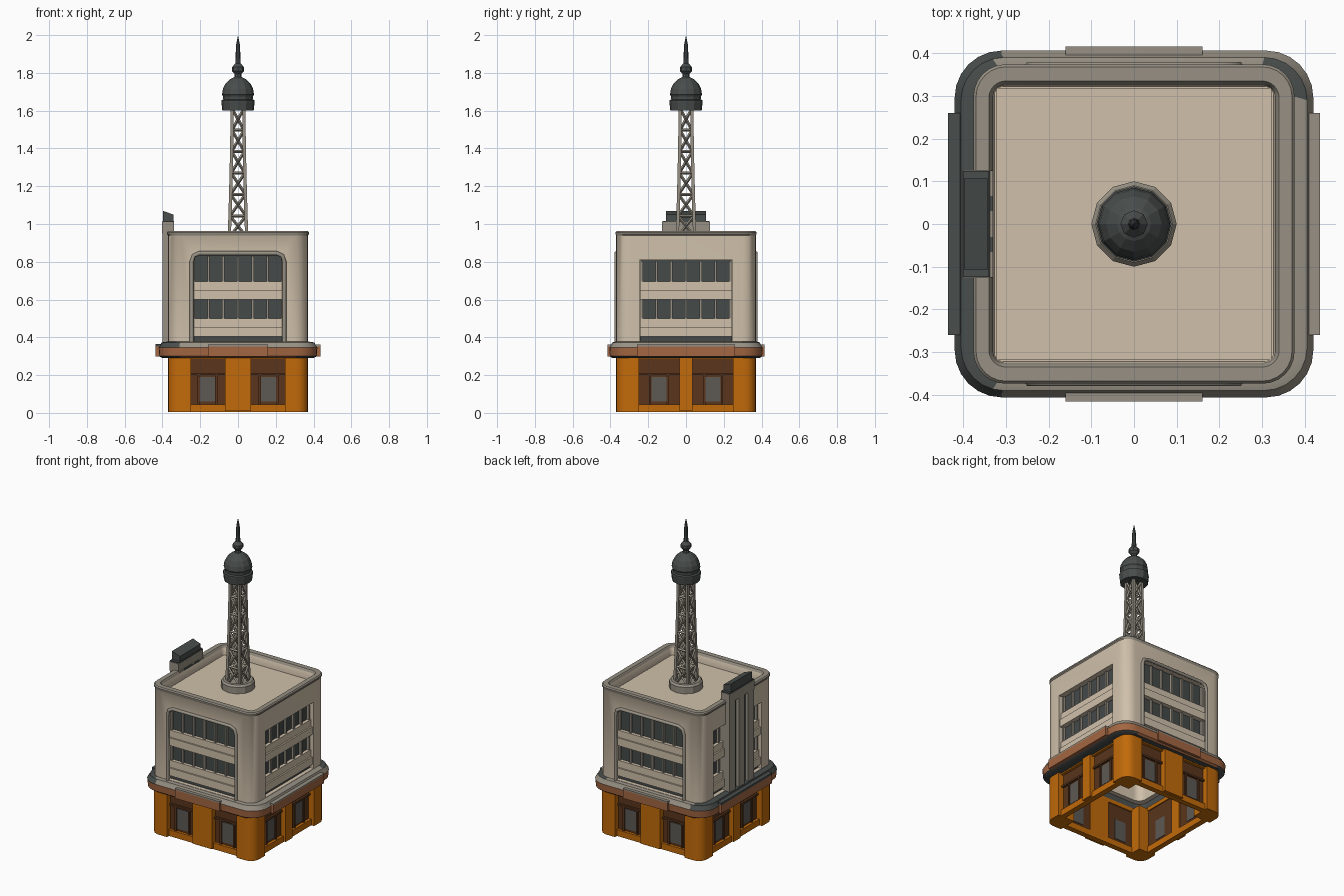
import bpy, bmesh
from math import sin, cos, pi, radians
from mathutils import Vector, Matrix

if "Cube" in bpy.data.objects:
    bpy.data.objects.remove(bpy.data.objects["Cube"], do_unlink=True)


def material(name, r, g, b):
    m = bpy.data.materials.new(name)
    m.use_nodes = True
    m.diffuse_color = (r, g, b, 1)
    m.node_tree.nodes["Principled BSDF"].inputs["Base Color"].default_value = (r, g, b, 1)
    return m


BEIGE = material("beige plaster", 0.63, 0.53, 0.405)
GREIGE = material("grey stone", 0.31, 0.28, 0.23)
SLATE = material("dark slate", 0.065, 0.075, 0.072)
GLASS = material("dark glass", 0.058, 0.068, 0.066)
ORANGE = material("orange wall", 0.54, 0.145, 0.003)
BROWN = material("brown ledge", 0.37, 0.135, 0.055)
UMBER = material("dark brown frame", 0.10, 0.036, 0.012)
PANE = material("grey pane", 0.11, 0.10, 0.09)


def finish(name, bm, *mats, smooth=False):
    bmesh.ops.recalc_face_normals(bm, faces=bm.faces[:])
    me = bpy.data.meshes.new(name)
    bm.to_mesh(me)
    bm.free()
    ob = bpy.data.objects.new(name, me)
    bpy.context.collection.objects.link(ob)
    for m in mats:
        me.materials.append(m)
    if smooth:
        bpy.ops.object.select_all(action='DESELECT')
        ob.select_set(True)
        bpy.context.view_layer.objects.active = ob
        bpy.ops.object.shade_smooth_by_angle(angle=radians(35))
    return ob


def add_box(bm, side, u0, u1, d0, d1, z0, z1, round_if=None, radius=0):
    """Box on a side (0 front, 1 +x, 2 back, 3 -x): u along it, d outward."""
    size = Matrix.Diagonal((u1 - u0, d1 - d0, z1 - z0, 1))
    mid = Matrix.Translation(((u0 + u1) / 2, -(d0 + d1) / 2, (z0 + z1) / 2))
    verts = bmesh.ops.create_cube(bm, size=1, matrix=mid @ size)["verts"]
    if round_if:
        edges = {e for v in verts for e in v.link_edges if round_if(*[w.co for w in e.verts])}
        out = bmesh.ops.bevel(bm, geom=list(edges), offset=radius, segments=5,
                              profile=0.5, affect='EDGES')
        verts = list({v for v in verts if v.is_valid} | set(out["verts"]))
    bmesh.ops.rotate(bm, verts=verts, matrix=Matrix.Rotation(side * pi / 2, 3, 'Z'))


def boxes(name, mat, specs):
    bm = bmesh.new()
    for s in specs:
        add_box(bm, *s)
    return finish(name, bm, mat)


def loft(name, rings, mats, closed=False, rule=None):
    """Skin rounded rectangles given as (half x, half y, corner radius, z)."""
    bm, loops, n = bmesh.new(), [], 6
    for hx, hy, r, z in rings:
        loop = []
        for q, (sx, sy) in enumerate([(1, 1), (-1, 1), (-1, -1), (1, -1)]):
            for i in range(n + 1):
                a = (q + i / n) * pi / 2
                loop.append(bm.verts.new((sx * (hx - r) + r * cos(a), sy * (hy - r) + r * sin(a), z)))
        loops.append(loop)
    pairs = list(zip(loops, loops[1:])) + ([(loops[-1], loops[0])] if closed else [])
    for a, b in pairs:
        for i in range(len(a)):
            j = (i + 1) % len(a)
            bm.faces.new((a[i], a[j], b[j], b[i]))
    if not closed:
        bm.faces.new(loops[0])
        bm.faces.new(loops[-1])
    bmesh.ops.recalc_face_normals(bm, faces=bm.faces[:])
    if rule:
        for f in bm.faces:
            f.material_index = rule(f.calc_center_median(), f.normal)
    return finish(name, bm, *mats, smooth=True)


def cut(ob, cutter):
    mod = ob.modifiers.new("openings", 'BOOLEAN')
    mod.object, mod.operation, mod.solver = cutter, 'DIFFERENCE', 'EXACT'
    bpy.context.view_layer.objects.active = ob
    bpy.ops.object.modifier_apply(modifier=mod.name)
    bpy.data.objects.remove(cutter, do_unlink=True)


def spin(name, mat, profile, sides):
    bm = bmesh.new()
    for (r0, z0), (r1, z1) in zip(profile, profile[1:]):
        ring = [[bm.verts.new((r * cos(2 * pi * i / sides), r * sin(2 * pi * i / sides), z))
                 for i in range(sides)] for r, z in ((r0, z0), (r1, z1))]
        for i in range(sides):
            j = (i + 1) % sides
            bm.faces.new((ring[0][i], ring[0][j], ring[1][j], ring[1][i]))
    bmesh.ops.remove_doubles(bm, verts=bm.verts[:], dist=0.0005)
    return finish(name, bm, mat)


# Upper storeys: hollow shell with a sunken roof deck and window recesses
W = 0.37
shell = [(0.29, 0.29, 0.05, 0.86), (0.29, 0.29, 0.05, 0.35), (W, W, 0.07, 0.35),
         (W, W, 0.07, 0.94), (0.376, 0.374, 0.075, 0.947), (0.376, 0.374, 0.075, 0.956),
         (0.37, 0.368, 0.07, 0.963), (0.34, 0.335, 0.04, 0.963), (0.33, 0.325, 0.025, 0.95),
         (0.327, 0.322, 0.02, 0.90)]
body = loft("upper_walls", shell, [BEIGE, GREIGE], rule=lambda c, n: int(c.z > 0.942))
bm = bmesh.new()
for side in range(4):
    top, is_arch = (0.81, False) if side % 2 else (0.84, True)
    along_depth = lambda a, b: abs(a.y - b.y) > 0.01 and a.z > 0.7
    add_box(bm, side, -0.245, 0.245, 0.325, 0.45, 0.38, top, along_depth if is_arch else None, 0.035)
cut(body, finish("recess_cutter", bm))
boxes("roof_deck", BEIGE, [(0, -0.322, 0.322, -0.318, 0.318, 0.895, 0.904)])

# Window bands, spandrels and mullions on each side
glass, spandrels, mullions = [], [], []
for side in range(4):
    top = 0.81 if side % 2 else 0.835
    glass += [(side, -0.24, 0.24, 0.32, 0.333, 0.49, 0.6), (side, -0.24, 0.24, 0.32, 0.333, 0.69, top)]
    for z in (0.405, 0.6):
        spandrels += [(side, -0.244, 0.244, 0.32, 0.364, z, z + 0.05),
                      (side, -0.244, 0.244, 0.32, 0.354, z + 0.05, z + 0.095)]
    for i in range(7):
        u = -0.234 + i * 0.078
        for z0, z1 in ((0.495, 0.6), (0.695, top - 0.005)):
            mullions.append((side, u - 0.006, u + 0.006, 0.32, 0.348, z0, z1))
boxes("upper_window_glass", GLASS, glass)
boxes("spandrels", BEIGE, spandrels)
boxes("window_mullions", GREIGE, mullions)
boxes("recess_foot", GLASS, [(side, -0.244, 0.244, 0.32, 0.345, 0.375, 0.406) for side in range(4)])

# Raised arch trim on front and back
for side, name in ((0, "front_arch_trim"), (2, "back_arch_trim")):
    cu = bpy.data.curves.new(name, 'CURVE')
    cu.dimensions, cu.bevel_depth, cu.bevel_resolution = '3D', 0.011, 1
    half = [(-0.245, 0.37), (-0.245, 0.8), (-0.235, 0.832), (-0.205, 0.845)]
    pts = half + [(-u, z) for u, z in reversed(half)]
    sp = cu.splines.new('POLY')
    sp.points.add(len(pts) - 1)
    for p, (u, z) in zip(sp.points, pts):
        p.co = (u, -W, z, 1)
    cu.materials.append(GREIGE)
    trim = bpy.data.objects.new(name, cu)
    trim.rotation_euler.z = side * pi / 2
    bpy.context.collection.objects.link(trim)


# Ledge between the storeys, stone on top with darker corners, dark underneath
def ledge_rule(c, n):
    if n.z < -0.8 or max(abs(c.x), abs(c.y)) < 0.33:
        return 2
    if n.z < 0.2:
        return 0
    return 2 if c.x < -0.32 or (c.x > 0.3 and c.y > 0.3 and c.z > 0.37) else 1


ledge = [(0.32, 0.32, 0.05, 0.295), (0.4, 0.39, 0.1, 0.29), (0.417, 0.403, 0.11, 0.3),
         (0.42, 0.406, 0.11, 0.345), (0.41, 0.396, 0.1, 0.36), (0.405, 0.39, 0.1, 0.373),
         (0.37, 0.37, 0.07, 0.378), (0.32, 0.32, 0.05, 0.37)]
loft("ledge", ledge, [BROWN, GREIGE, SLATE], closed=True, rule=ledge_rule)
bulges = []
for side in range(4):
    u, d = (0.26, 0.436) if side % 2 else (0.16, 0.416)
    bulges.append((side, -u, u, 0.38, d, 0.298, 0.352))
boxes("ledge_bulges", BROWN, bulges)
boxes("ledge_bulge_caps", GREIGE, [(s, a, b, c, d, 0.352, 0.361) for s, a, b, c, d, e, f in bulges[:3]])
boxes("side_ledge_cap", SLATE, [(3, -0.26, 0.26, 0.38, 0.436, 0.352, 0.366)])

# Ground floor: thin wall ring with openings, rounded corner posts, middle piers
wall = loft("ground_wall", [(0.35, 0.35, 0.05, 0.005), (0.35, 0.35, 0.05, 0.31), (0.315, 0.315, 0.03, 0.31),
                            (0.315, 0.315, 0.03, 0.005)], [ORANGE], closed=True)
holes, piers, frames, panes, bars = [], [], [], [], []
for side in range(4):
    mid = 0.035 if side % 2 else 0.07
    piers.append((side, -mid, mid, 0.33, 0.366, 0.01, 0.3))
    for s in (-1, 1):
        a, b = sorted((s * mid, s * 0.252))
        c = (a + b) / 2
        holes.append((side, a, b, 0.25, 0.45, 0.045, 0.285))
        frames.append((side, a, b, 0.322, 0.332, 0.045, 0.285))
        panes.append((side, c - 0.04, c + 0.04, 0.319, 0.335, 0.06, 0.19))
        bars.append((side, a, b, 0.325, 0.345, 0.2, 0.212))
        bars += [(side, c + k - 0.006, c + k + 0.006, 0.325, 0.342, 0.045, 0.2) for k in (-0.047, 0.047)]
cut(wall, boxes("window_cutter", ORANGE, holes))
boxes("middle_piers", ORANGE, piers)
boxes("shop_windows", UMBER, frames)
boxes("shop_panes", PANE, panes)
boxes("shop_window_bars", UMBER, bars)
bm = bmesh.new()
for side in range(4):
    outer = lambda a, b: abs(a.z - b.z) > 0.1 and min(a.x, b.x) > 0.3 and max(a.y, b.y) < -0.3
    add_box(bm, side, 0.25, 0.37, 0.25, 0.37, 0.005, 0.3, outer, 0.06)
finish("corner_posts", bm, ORANGE, smooth=True)

# Vertical sign fin on the -x side, rising above the parapet
boxes("fin_pillars", GREIGE, [(3, u - 0.03, u + 0.03, 0.33, 0.4, 0.37, 0.96) for u in (-0.095, 0, 0.095)])
boxes("fin_grooves", SLATE, [(3, -0.08, 0.08, 0.33, 0.38, 0.37, 0.96)])
boxes("fin_base_block", GREIGE, [(3, -0.127, 0.127, 0.338, 0.402, 0.95, 1.01)])
bm = bmesh.new()
add_box(bm, 3, -0.107, 0.107, 0.342, 0.398, 1.01, 1.07)
for v in bm.verts:
    if v.co.z > 1.05 and v.co.x > -0.37:
        v.co.z -= 0.02
finish("fin_top_block", bm, SLATE)
boxes("fin_cap", SLATE, [(3, -0.124, 0.124, 0.34, 0.4, 1.008, 1.017)])

# Lattice mast on a round drum
spin("mast_drum", GREIGE, [(0.1, 0.9), (0.1, 0.945), (0.09, 0.957), (0.07, 0.957), (0.065, 0.94), (0, 0.94)], 12)


def strut(bm, p, q, r):
    p, q = Vector(p), Vector(q)
    m = Matrix.Translation((p + q) / 2) @ (q - p).to_track_quat('Z', 'Y').to_matrix().to_4x4()
    bmesh.ops.create_cone(bm, cap_ends=True, segments=4, radius1=r, radius2=r, depth=(q - p).length, matrix=m)


def corner(k, level):
    t = level / 6
    h = 0.031 + 0.015 * (1 - t) ** 1.5
    a = k * pi / 2 + pi / 4
    return (h * 2 ** 0.5 * cos(a), h * 2 ** 0.5 * sin(a), 0.93 + 0.68 * t)


bm = bmesh.new()
for level in range(6):
    for k in range(4):
        strut(bm, corner(k, level), corner(k, level + 1), 0.012)
        strut(bm, corner(k, level), corner(k + 1, level + 1), 0.008)
        strut(bm, corner(k + 1, level), corner(k, level + 1), 0.008)
        strut(bm, corner(k, level + 1), corner(k + 1, level + 1), 0.008)
finish("lattice_mast", bm, GREIGE)

# Domed cap with finial and spike
spin("mast_dome", SLATE, [(0, 1.605), (0.083, 1.6), (0.088, 1.645), (0.088, 1.655), (0.078, 1.66), (0.079, 1.675),
                          (0.085, 1.685), (0.08, 1.715), (0.065, 1.745), (0.04, 1.768), (0.02, 1.778)], 12)
spin("spire", SLATE, [(0.02, 1.775), (0.018, 1.795), (0.032, 1.81), (0.032, 1.83), (0.014, 1.85),
                      (0.012, 1.91), (0.01, 1.95), (0, 2.0)], 8)
